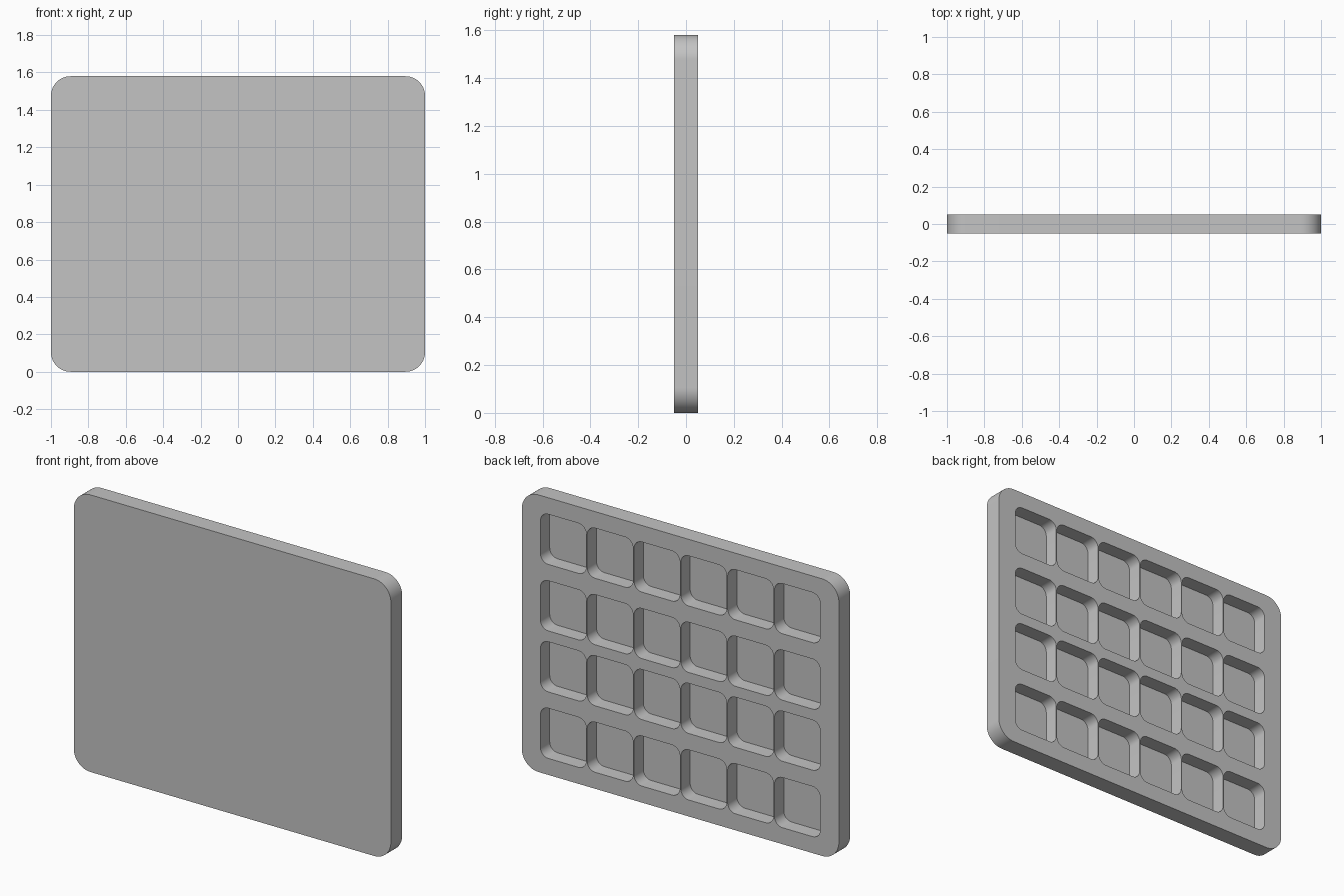
import bpy
import bmesh
from math import cos, sin, pi, radians
from mathutils import Vector

cube = bpy.data.objects.get("Cube")
if cube:
    bpy.data.objects.remove(cube, do_unlink=True)

# Overall sizes
WIDTH, HEIGHT, DEPTH, CORNER = 2.0, 1.58, 0.102, 0.105
POCKET_W, POCKET_H, POCKET_DEPTH, POCKET_R = 0.289, 0.286, 0.084, 0.05
COLUMN_PITCH = 0.2953
ROW_OFFSETS = (-0.553, -0.174, 0.174, 0.553)


def rounded_block(bm, cx, cz, w, h, r, y0, y1, steps):
    """Rounded rectangle in the xz plane, extruded from y0 to y1."""
    verts = []
    for q, (sx, sz) in enumerate(((1, 1), (-1, 1), (-1, -1), (1, -1))):
        for i in range(steps + 1):
            a = (q + i / steps) * pi / 2
            x = cx + sx * (w / 2 - r) + r * cos(a)
            z = cz + sz * (h / 2 - r) + r * sin(a)
            verts.append(bm.verts.new((x, y0, z)))
    face = bm.faces.new(verts)
    ext = bmesh.ops.extrude_face_region(bm, geom=[face])
    moved = [g for g in ext["geom"] if isinstance(g, bmesh.types.BMVert)]
    bmesh.ops.translate(bm, verts=moved, vec=Vector((0, y1 - y0, 0)))


def make_object(name, bm):
    bmesh.ops.recalc_face_normals(bm, faces=bm.faces)
    mesh = bpy.data.meshes.new(name)
    bm.to_mesh(mesh)
    bm.free()
    obj = bpy.data.objects.new(name, mesh)
    bpy.context.collection.objects.link(obj)
    return obj


# Panel slab
bm = bmesh.new()
rounded_block(bm, 0, HEIGHT / 2, WIDTH, HEIGHT, CORNER, -DEPTH / 2, DEPTH / 2, 16)
panel = make_object("tray_panel", bm)

# Grid of pockets cut into the back
bm = bmesh.new()
for row in ROW_OFFSETS:
    for col in range(6):
        rounded_block(bm, (col - 2.5) * COLUMN_PITCH, HEIGHT / 2 + row,
                      POCKET_W, POCKET_H, POCKET_R,
                      DEPTH / 2 - POCKET_DEPTH, DEPTH, 10)
cutter = make_object("pocket_cutter", bm)
cutter.hide_render = True

cut = panel.modifiers.new("pockets", "BOOLEAN")
cut.operation = "DIFFERENCE"
cut.solver = "EXACT"
cut.object = cutter

for o in bpy.context.selected_objects:
    o.select_set(False)
bpy.context.view_layer.objects.active = panel
panel.select_set(True)
bpy.ops.object.modifier_apply(modifier=cut.name)
bpy.data.objects.remove(cutter, do_unlink=True)

# Plain grey finish
grey = bpy.data.materials.new("plain_grey")
grey.use_nodes = True
colour = (0.55, 0.55, 0.55, 1)
grey.diffuse_color = colour
grey.node_tree.nodes["Principled BSDF"].inputs["Base Color"].default_value = colour
panel.data.materials.clear()
panel.data.materials.append(grey)

bpy.ops.object.shade_smooth_by_angle(angle=radians(30))
